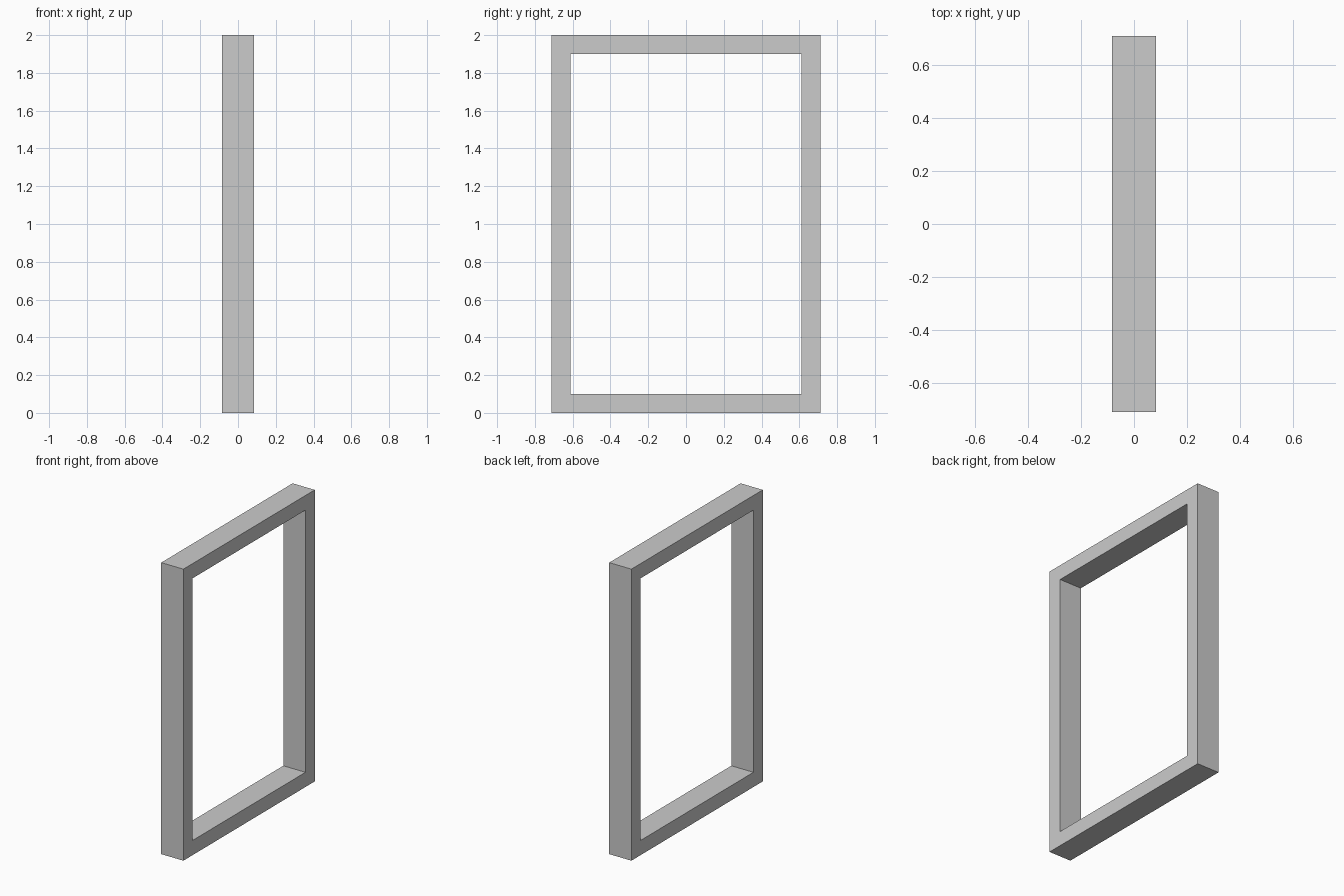
import bpy, bmesh

if "Cube" in bpy.data.objects:
    bpy.data.objects.remove(bpy.data.objects["Cube"])

HALF_DEPTH, HALF_WIDTH, HEIGHT, BORDER = 0.084, 0.712, 2.0, 0.101


def rectangle(bm, inset):
    """Four corners of the frame outline, moved inward by inset."""
    w, lo, hi = HALF_WIDTH - inset, inset, HEIGHT - inset
    return [bm.verts.new((-HALF_DEPTH, y, z))
            for y, z in ((-w, lo), (w, lo), (w, hi), (-w, hi))]


# Flat rectangular ring, extruded through the frame depth
bm = bmesh.new()
outer, inner = rectangle(bm, 0), rectangle(bm, BORDER)
for i in range(4):
    j = (i + 1) % 4
    bm.faces.new((outer[i], outer[j], inner[j], inner[i]))
ring = bmesh.ops.extrude_face_region(bm, geom=bm.faces[:], use_keep_orig=True)
moved = [v for v in ring["geom"] if isinstance(v, bmesh.types.BMVert)]
bmesh.ops.translate(bm, verts=moved, vec=(2 * HALF_DEPTH, 0, 0))
bmesh.ops.recalc_face_normals(bm, faces=bm.faces[:])

# Window frame object
mesh = bpy.data.meshes.new("window_frame")
bm.to_mesh(mesh)
bm.free()
bpy.context.collection.objects.link(bpy.data.objects.new("window_frame", mesh))
